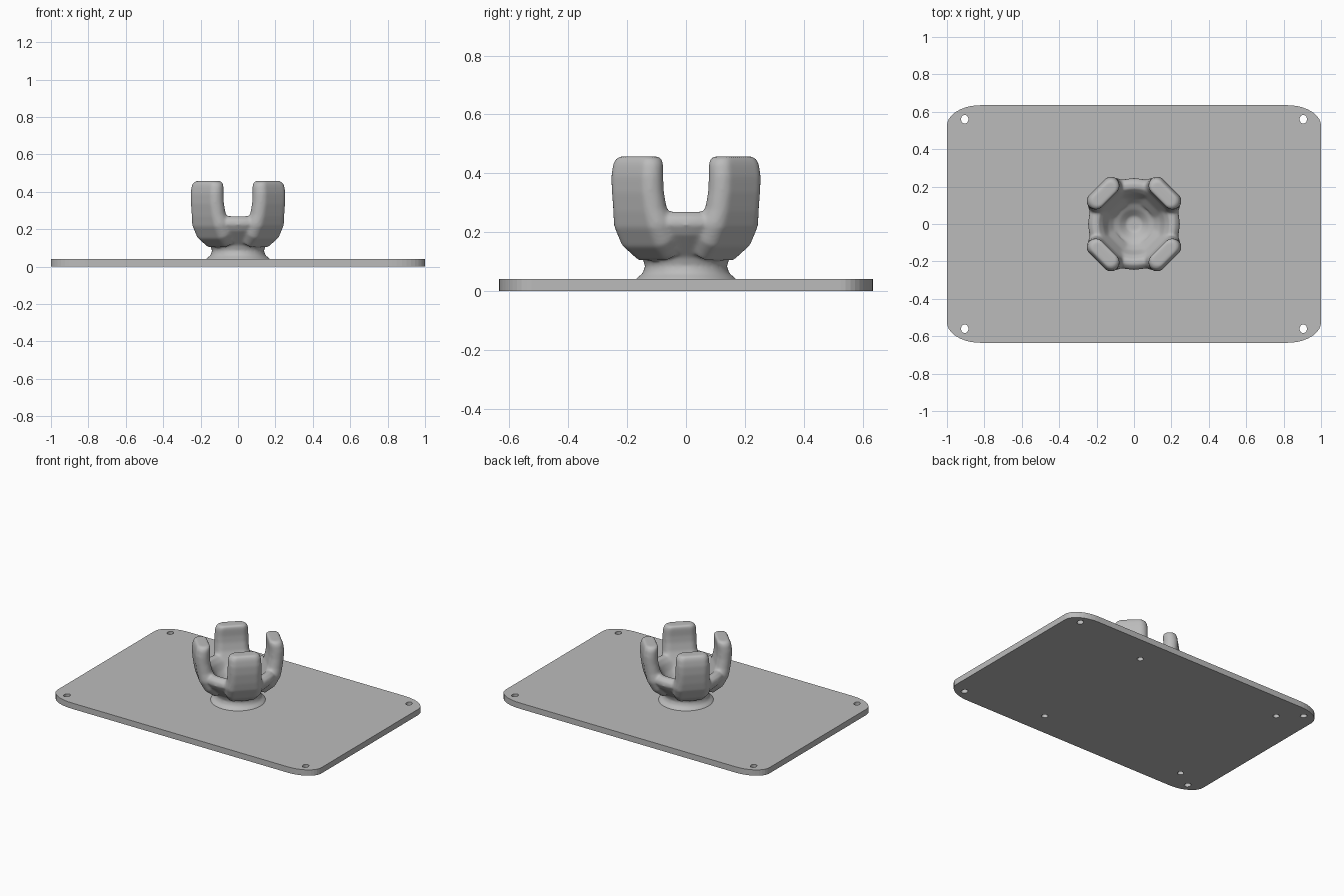
import bpy, bmesh, math
from mathutils import Vector, Matrix

if "Cube" in bpy.data.objects:
    bpy.data.objects.remove(bpy.data.objects["Cube"])

grey = bpy.data.materials.new("plain_grey")
grey.use_nodes = True
GREY = (0.5, 0.5, 0.5, 1)
grey.diffuse_color = GREY
grey.node_tree.nodes["Principled BSDF"].inputs["Base Color"].default_value = GREY


def finish(bm, name):
    bmesh.ops.recalc_face_normals(bm, faces=bm.faces)
    mesh = bpy.data.meshes.new(name)
    bm.to_mesh(mesh)
    bm.free()
    mesh.materials.append(grey)
    obj = bpy.data.objects.new(name, mesh)
    bpy.context.collection.objects.link(obj)
    return obj


def loft(bm, rings):
    """Skin a list of closed point rings and cap both ends."""
    loops = [[bm.verts.new(p) for p in ring] for ring in rings]
    n = len(loops[0])
    for a, b in zip(loops, loops[1:]):
        for i in range(n):
            j = (i + 1) % n
            bm.faces.new((a[i], a[j], b[j], b[i]))
    bm.faces.new(loops[0])
    bm.faces.new(loops[-1])


def ellipse(cx, cy, rx, ry, z, n=24):
    return [(cx + rx * math.cos(math.tau * i / n),
             cy + ry * math.sin(math.tau * i / n), z) for i in range(n)]


# Base plate with rounded corners
RX, RY, HX, HY, TOP = 0.18, 0.11, 1.0, 0.635, 0.04
outline = []
for quarter, (sx, sy) in enumerate([(1, 1), (-1, 1), (-1, -1), (1, -1)]):
    for k in range(11):
        a = math.pi / 2 * (quarter + k / 10)
        outline.append((sx * (HX - RX) + RX * math.cos(a),
                        sy * (HY - RY) + RY * math.sin(a)))
bm = bmesh.new()
loft(bm, [[(x, y, z) for x, y in outline] for z in (0, TOP)])
plate = finish(bm, "base_plate")

# Through holes at the corners, blind holes on the underside
bm = bmesh.new()
for sx in (-1, 1):
    for sy in (-1, 1):
        loft(bm, [ellipse(sx * 0.905, sy * 0.56, 0.02, 0.023, z) for z in (-0.02, 0.06)])
for x in (-0.776, 0.326):
    for y in (-0.475, 0.449):
        loft(bm, [ellipse(x, y, 0.02, 0.02, z) for z in (-0.02, 0.03)])
cutter = finish(bm, "hole_cutter")
cutter.hide_render = True
cutter.hide_viewport = True
cut = plate.modifiers.new("holes", "BOOLEAN")
cut.operation = "DIFFERENCE"
cut.solver = "EXACT"
cut.object = cutter

# Cup: waisted foot, flared bowl, rounded rim, dimpled floor
bm = bmesh.new()
profile = [(0.185, 0.02), (0.172, 0.04), (0.147, 0.06), (0.139, 0.085), (0.15, 0.115),
           (0.185, 0.15), (0.225, 0.19), (0.246, 0.225), (0.241, 0.25), (0.218, 0.27),
           (0.19, 0.268), (0.165, 0.24), (0.14, 0.19), (0.11, 0.155), (0.078, 0.135),
           (0.04, 0.10)]
loft(bm, [ellipse(0, 0, r, r, z, 64) for r, z in profile])


# Four prongs: a flat rounded bar swept up and out along each diagonal
# path entries: radius, height, section scale
path = [(0.13, 0.13, 0.9), (0.18, 0.18, 1.1), (0.208, 0.235, 1.13), (0.222, 0.28, 1.03),
        (0.232, 0.34, 1.0), (0.234, 0.39, 1.0), (0.23, 0.43, 0.97), (0.227, 0.447, 0.9),
        (0.226, 0.457, 0.74)]
HALF, THICK = 0.06, 0.046


def section(i):
    r, z, s = path[i]
    a, b = path[max(i - 1, 0)], path[min(i + 1, len(path) - 1)]
    out = Vector((b[1] - a[1], 0, a[0] - b[0])).normalized()
    if i >= len(path) - 3:
        out = Vector((1, 0, 0))
    ring = []
    for k in range(24):
        a = math.tau * (k + 0.5) / 24
        side = math.copysign(HALF, math.sin(a)) + THICK * math.sin(a)
        ring.append(Vector((r, 0, z)) + out * THICK * s * math.cos(a)
                    + Vector((0, side * s, 0)))
    return ring


for q in range(4):
    turn = Matrix.Rotation(math.pi / 4 + q * math.pi / 2, 3, "Z")
    loft(bm, [[turn @ p for p in section(i)] for i in range(len(path))])
cup = finish(bm, "pronged_cup")

# Fuse bowl and prongs into one soft form
fuse = cup.modifiers.new("fuse", "REMESH")
fuse.mode = "VOXEL"
fuse.voxel_size = 0.007
fuse.use_smooth_shade = True
soften = cup.modifiers.new("soften", "SMOOTH")
soften.factor = 0.5
soften.iterations = 10
